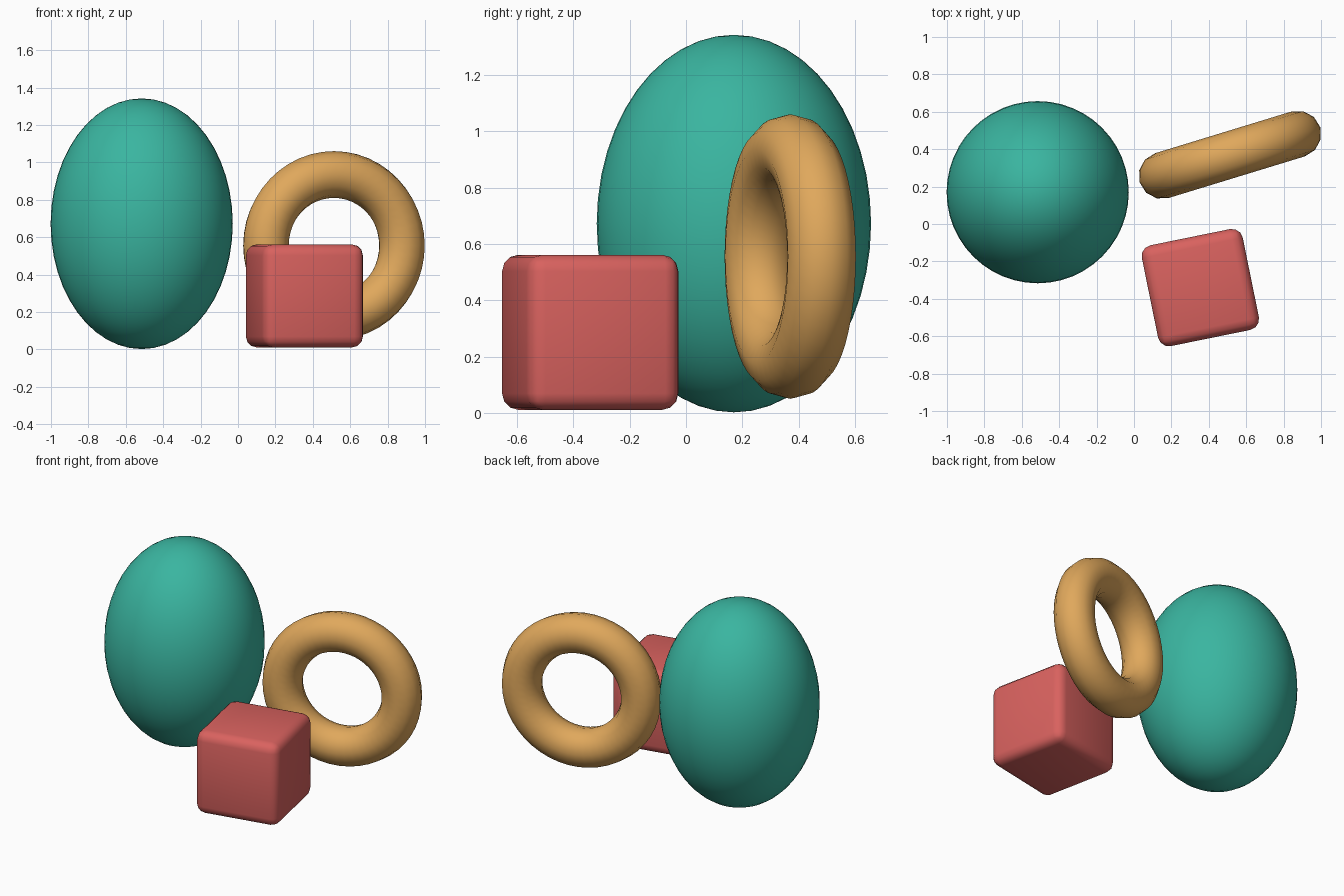
import bpy
import math

if "Cube" in bpy.data.objects:
    bpy.data.objects.remove(bpy.data.objects["Cube"])


def finish(name, colour_name, colour, angle=60):
    """Name the active object, colour it and smooth it."""
    ob = bpy.context.object
    ob.name = name
    mat = bpy.data.materials.new(colour_name)
    mat.diffuse_color = (*colour, 1)
    mat.use_nodes = True
    mat.node_tree.nodes["Principled BSDF"].inputs["Base Color"].default_value = mat.diffuse_color
    ob.data.materials.append(mat)
    bpy.ops.object.shade_smooth_by_angle(angle=math.radians(angle))
    return ob


# Tall ellipsoid
bpy.ops.mesh.primitive_uv_sphere_add(segments=48, ring_count=24, radius=1,
                                     location=(-0.515, 0.17, 0.672))
egg = bpy.context.object
egg.scale = (0.487, 0.487, 0.67)
bpy.ops.object.transform_apply(location=False, rotation=False, scale=True)
finish("ellipsoid", "teal", (0.042, 0.462, 0.352))

# Upright ring, turned about the vertical
bpy.ops.mesh.primitive_torus_add(major_segments=48, minor_segments=12,
                                 major_radius=0.38, minor_radius=0.125,
                                 location=(0.513, 0.37, 0.555),
                                 rotation=(math.radians(90), 0, math.radians(17)))
finish("ring", "tan", (0.745, 0.392, 0.107))

# Rounded cube, turned about the vertical
bpy.ops.mesh.primitive_cube_add(size=0.55, location=(0.355, -0.34, 0.286),
                                rotation=(0, 0, math.radians(11.5)))
cube = bpy.context.object
bevel = cube.modifiers.new("rounded_edges", 'BEVEL')
bevel.width = 0.058
bevel.segments = 3
bpy.ops.object.modifier_apply(modifier=bevel.name)
finish("rounded_cube", "red", (0.694, 0.122, 0.114))
